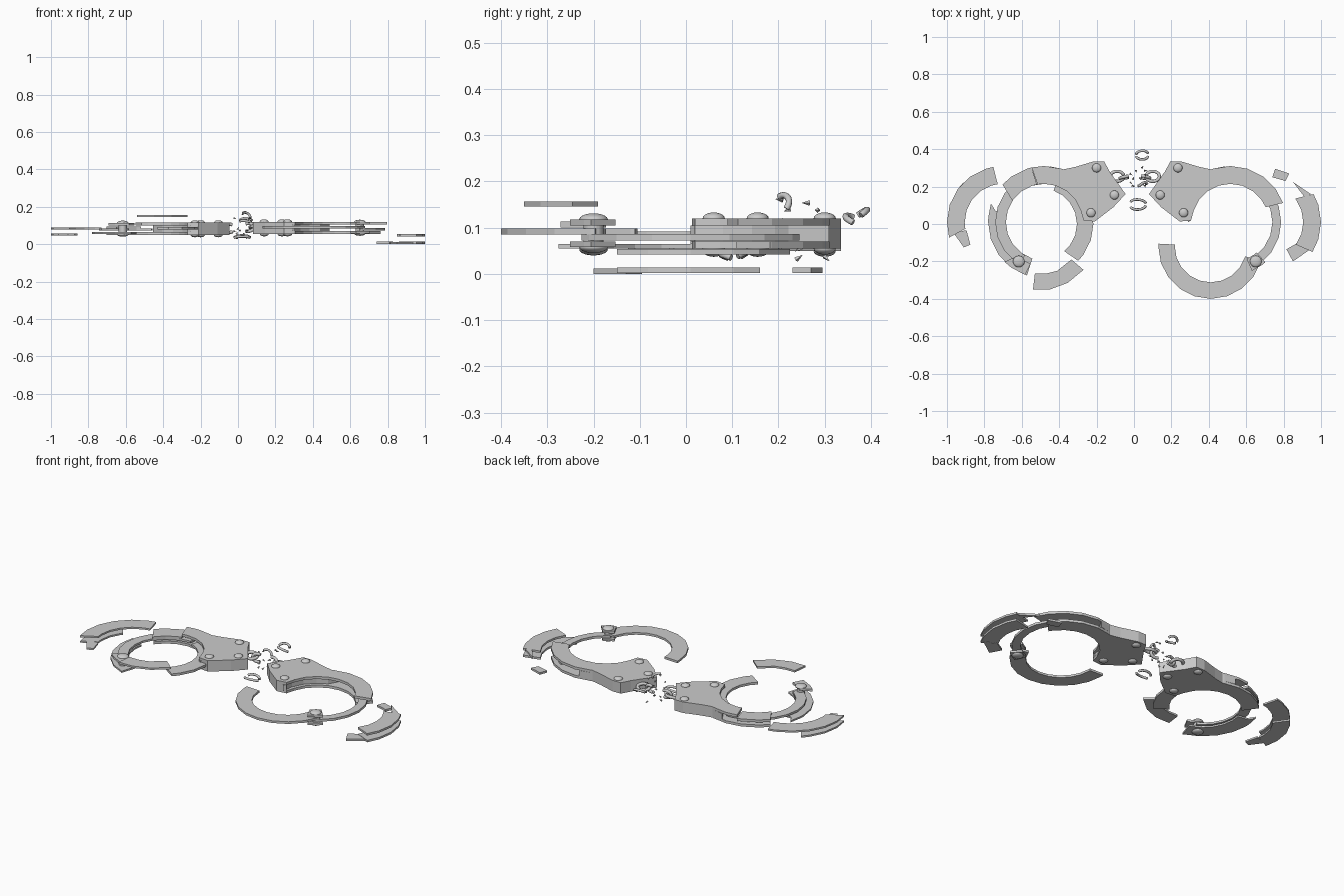
import bpy, bmesh, random
from math import sin, cos, radians, pi, ceil, floor
from mathutils import Vector, Euler

if "Cube" in bpy.data.objects:
    bpy.data.objects.remove(bpy.data.objects["Cube"])

random.seed(4)


def prism(name, pts, z0, z1):
    # flat plate cut from an outline
    bm = bmesh.new()
    face = bm.faces.new([bm.verts.new((x, y, z0)) for x, y in pts])
    ext = bmesh.ops.extrude_face_region(bm, geom=[face])
    bmesh.ops.translate(bm, vec=(0, 0, z1 - z0),
                        verts=[v for v in ext['geom'] if isinstance(v, bmesh.types.BMVert)])
    bmesh.ops.recalc_face_normals(bm, faces=bm.faces)
    me = bpy.data.meshes.new(name)
    bm.to_mesh(me)
    bm.free()
    ob = bpy.data.objects.new(name, me)
    bpy.context.collection.objects.link(ob)
    return ob


def arc(r, a0, a1, step=18):
    # points on a faceted arc, snapped to multiples of step
    lo, hi = min(a0, a1), max(a0, a1)
    mids = [k * step for k in range(ceil((lo + 1) / step), floor((hi - 1) / step) + 1)]
    angs = [lo] + mids + [hi]
    if a0 > a1:
        angs.reverse()
    return [(r * cos(radians(a)), r * sin(radians(a))) for a in angs]


def band(r0, r1, a0, a1, skew0=0, skew1=0):
    # curved strip; skew slants the broken ends
    return arc(r1, a0, a1) + arc(r0, a1 + skew1, a0 + skew0)


def rivet(name, x, y, r, z0, z1, h=0.013):
    bpy.ops.mesh.primitive_cylinder_add(vertices=20, radius=r * 0.7, depth=z1 - z0,
                                        location=(x, y, (z0 + z1) / 2))
    bpy.context.object.name = name + "_shaft"
    for z, s in ((z0, "bottom"), (z1, "top")):
        bpy.ops.mesh.primitive_uv_sphere_add(segments=20, ring_count=10, location=(x, y, z))
        o = bpy.context.object
        o.name = name + "_" + s
        o.scale = (r, r, h)
        bpy.ops.object.shade_smooth()


def link(name, loc, rot, a0, a1, rx=0.036, ry=0.028, wire=0.009):
    # bent wire piece of a chain link
    cu = bpy.data.curves.new(name, 'CURVE')
    cu.dimensions = '3D'
    cu.bevel_depth = wire
    cu.bevel_resolution = 2
    cu.use_fill_caps = True
    full = a1 - a0 >= 360
    n = 18
    sp = cu.splines.new('POLY')
    sp.points.add(n - 1)
    e = Euler([radians(a) for a in rot])
    for i in range(n):
        a = radians(a0 + (a1 - a0) * i / (n if full else n - 1))
        p = Vector((rx * cos(a), ry * sin(a), 0))
        p.rotate(e)
        sp.points[i].co = (*(p + Vector(loc)), 1)
    sp.use_cyclic_u = full
    ob = bpy.data.objects.new(name, cu)
    bpy.context.collection.objects.link(ob)


HOUSING = [(.21, .01), (.27, .003), (.37, .08), (.435, .15), (.35, .27),
           (.32, .325), (.265, .325), (.165, .295)]
RI, RO, CY = 0.205, 0.30, 0.01


def plate(end, skew=0):
    # housing outline with a curved cheek running round to the break
    return HOUSING + arc(RO, 70, end) + arc(RI, end + skew, 0)[:-1]


class Cuff:
    def __init__(self, side, cx, dz):
        self.side, self.cx, self.dz = side, cx, dz
        self.s = 1 if side == "left" else -1

    def add(self, name, pts, z0, z1, dx=0, cy=CY):
        return prism(f"{self.side}_{name}",
                     [(self.cx + dx + self.s * u, cy + v) for u, v in pts],
                     z0 + self.dz, z1 + self.dz)

    def rivets(self):
        for i, (u, v) in enumerate(((.28, .30), (.375, .155), (.25, .06))):
            rivet(f"{self.side}_rivet_{i}", self.cx + self.s * u, v, .024,
                  .055 + self.dz, .12 + self.dz)
        rivet(f"{self.side}_pivot", self.cx - self.s * .136, -.20, .031,
              .058 + self.dz, .118 + self.dz)


left, right = Cuff("left", -.48, -.005), Cuff("right", .515, 0)

# housings and the rivets of both cuffs
for c, top_end, low_end in ((left, 103, 138), (right, 160, 145)):
    c.add("housing_core", HOUSING + arc(RO, 70, 85) + arc(RI + .02, 70, 0), .07, .105)
    c.add("top_plate", plate(top_end, -3), .105, .12)
    c.add("bottom_plate", plate(low_end, 6), .055, .07)
    c.rivets()

# left cuff: remaining cheek pieces and swing arm stub
left.add("broken_cheek", band(RI, RO, 103, 138, -2, 8), .085, .10)
left.add("inner_strip", band(RI, .262, 85, 240), .078, .09)
left.add("lower_cheek", [(-.285, .10)] + arc(RO, 175, 252) + arc(RI, 252, 165)
         + [(-.26, .06)], .06, .07)
left.add("pivot_cheek", band(RI + .03, RO, 225, 250, 6, 2), .105, .118)
left.add("swing_arm_stub", band(.19, .278, -45, 70, -5), .083, .097, dx=-.015, cy=0)

# right cuff: thin remaining strip, pivot scraps and the open swing arm
right.add("inner_strip", band(.225, .272, 120, 240), .072, .086)
right.add("pivot_scrap_top", band(.215, .285, 229, 246), .105, .118)
right.add("pivot_scrap_low", band(.215, .285, 229, 246), .058, .07)
prism("right_swing_arm", [(.41 + x, -.12 + y) for x, y in band(.192, .28, 177, 344)],
      .085, .098)

# fragments thrown off the left cuff
left.add("fragment_upper", band(RI, RO, 100, 196, -2, -6), .083, .093, dx=-.22)
left.add("fragment_lower", band(RI, RO, 135, 196, 5, -6), .051, .061, dx=-.22)
left.add("fragment_tip", [(-.27, -.05), (-.195, -.045), (-.175, -.12), (-.21, -.135)],
         .051, .061, dx=-.22)
prism("left_arm_fragment", [(-.53, -.265), (-.54, -.35), (-.45, -.35), (-.355, -.315),
                            (-.27, -.245), (-.335, -.19), (-.41, -.25), (-.47, -.265)],
      .146, .157)

# fragments thrown off the right cuff
for name, z in (("upper", .042), ("lower", .002)):
    right.add("fragment_" + name, band(RI, RO, 150, 212, -8, 4), z, z + .012, dx=.185)
right.add("fragment_upper_tip", [(-.245, .15), (-.215, .13), (-.15, .215)], .042, .054, dx=.185)
right.add("fragment_lower_tip", [(-.25, -.14), (-.185, -.105), (-.115, -.145), (-.15, -.21)],
          .0, .012, dx=.185)
prism("right_cheek_chip", [(.755, .295), (.83, .27), (.81, .23), (.74, .25)], .002, .014)

# chain links still attached to the housings
link("left_anchor_link", (-.09, .255, .085), (15, 0, 0), 0, 360)
link("left_torn_link", (-.045, .25, .085), (80, 0, 10), 60, 300, .03, .022)
link("right_anchor_link", (.10, .255, .09), (-15, 0, 0), 0, 360)
link("right_torn_link", (.055, .25, .09), (75, 0, -10), -120, 120, .03, .022)

# link halves blown apart
link("back_link_half_a", (.043, .372, .125), (35, 0, 5), 10, 170, .032, .024, .007)
link("back_link_half_b", (.043, .365, .115), (-25, 10, 0), 190, 350, .032, .022, .007)
link("front_link_half_a", (.022, .11, .035), (30, 0, -5), 15, 165, .042, .024, .007)
link("front_link_half_b", (.022, .10, .033), (-20, 0, 5), 195, 345, .042, .024, .007)
link("raised_link_piece", (.045, .205, .15), (60, 20, 30), 0, 150, .026, .022, .007)

# small metal splinters around the break
for i in range(14):
    p = Vector((random.uniform(-.02, .07), random.uniform(.19, .31), random.uniform(.03, .17)))
    bpy.ops.mesh.primitive_cone_add(vertices=4, radius1=.006, depth=.018, location=p,
                                    rotation=[random.uniform(0, pi) for _ in range(3)])
    bpy.context.object.name = f"splinter_{i}"
